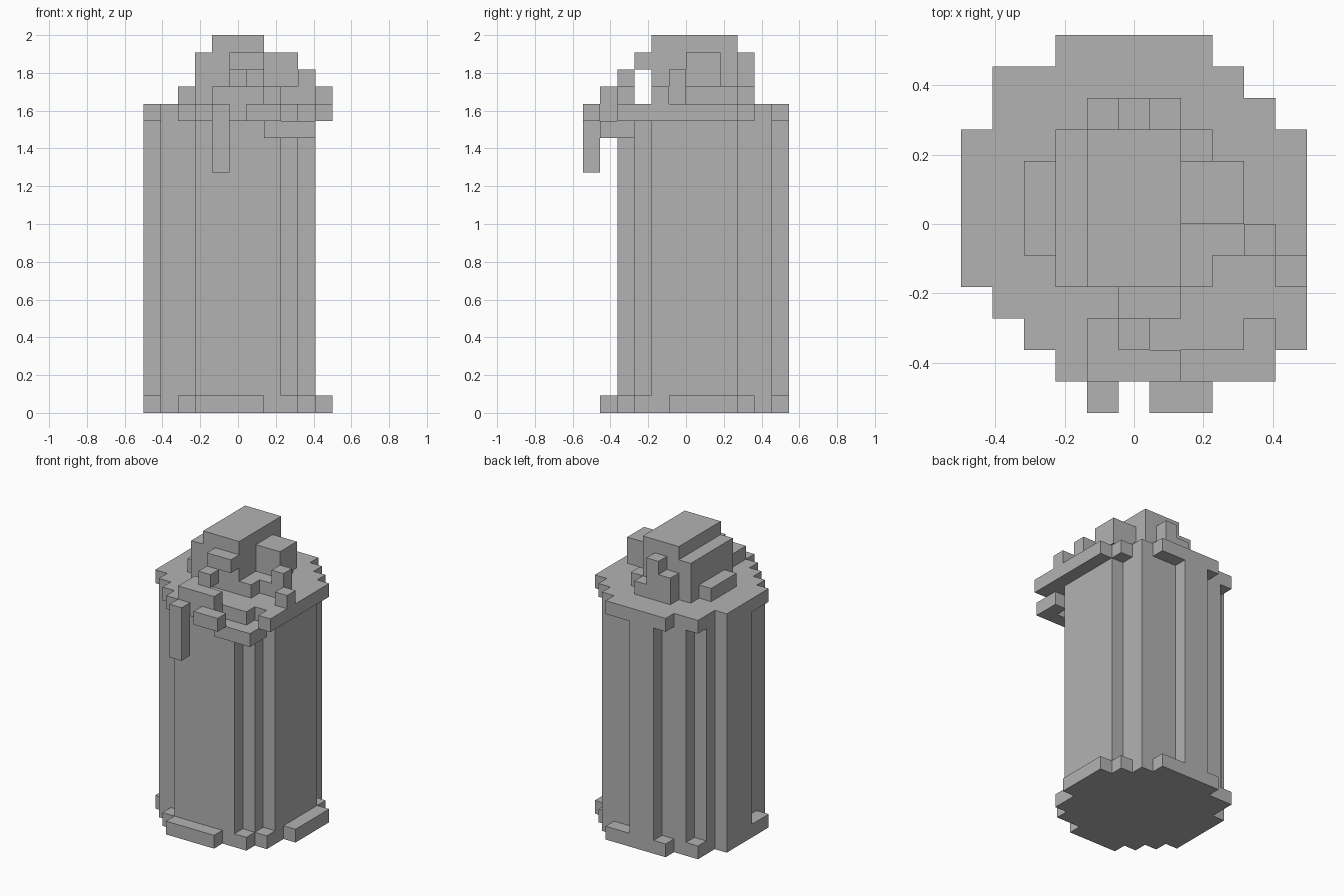
import bpy, bmesh, math
from mathutils import Vector

if "Cube" in bpy.data.objects:
    bpy.data.objects.remove(bpy.data.objects["Cube"], do_unlink=True)

U = 1 / 11                      # size of one block
CENTRE = Vector((5.5, 6, 0))    # grid point that sits on the origin

grey = bpy.data.materials.new("plain grey")
grey.use_nodes = True
grey.diffuse_color = (0.45, 0.45, 0.45, 1)
grey.node_tree.nodes["Principled BSDF"].inputs["Base Color"].default_value = grey.diffuse_color


def block(x0, x1, y0, y1, z0, z1):
    """Set of unit cells filling a box."""
    return {(x, y, z) for x in range(x0, x1) for y in range(y0, y1) for z in range(z0, z1)}


def layers(rows, z0, z1):
    """Extrude a stepped outline given as (y0, y1, x0, x1) rows."""
    cells = set()
    for y0, y1, x0, x1 in rows:
        cells |= block(x0, x1, y0, y1, z0, z1)
    return cells


def build(name, cells):
    """Skin the outside of a set of cells and merge the flat faces."""
    bm = bmesh.new()
    verts = {}

    def corner(p):
        key = tuple(round(c * 2) for c in p)
        if key not in verts:
            verts[key] = bm.verts.new((p - CENTRE) * U)
        return verts[key]

    for cell in cells:
        mid = Vector(cell) + Vector((0.5, 0.5, 0.5))
        for axis in range(3):
            for sign in (-1, 1):
                n = Vector((0, 0, 0))
                n[axis] = sign
                if tuple(int(c + d) for c, d in zip(cell, n)) in cells:
                    continue
                a = Vector((0, 0, 0))
                a[(axis + 1) % 3] = 1
                b = n.cross(a)
                bm.faces.new([corner(mid + (n + a * s + b * t) / 2)
                              for s, t in ((-1, -1), (1, -1), (1, 1), (-1, 1))])
    bmesh.ops.dissolve_limit(bm, angle_limit=math.radians(1), verts=bm.verts[:], edges=bm.edges[:])
    mesh = bpy.data.meshes.new(name)
    bm.to_mesh(mesh)
    bm.free()
    mesh.materials.append(grey)
    obj = bpy.data.objects.new(name, mesh)
    bpy.context.collection.objects.link(obj)
    return obj


# Stepped round outlines
disc = [(1, 2, 3, 7), (2, 3, 2, 9), (3, 4, 1, 10), (4, 5, 0, 10), (5, 9, 0, 11),
        (9, 10, 1, 10), (10, 11, 1, 9), (11, 12, 3, 8)]
column = [(2, 3, 3, 8), (3, 4, 1, 9), (4, 6, 1, 10), (6, 9, 0, 10),
          (9, 10, 1, 9), (10, 11, 2, 9), (11, 12, 4, 6)]

# Column with its base and top rim
build("base_rim", layers(disc, 0, 1))
build("column_shaft", layers(column, 1, 17))
build("top_rim", layers(disc, 17, 18))

# Raised core on the top
build("core", block(3, 7, 4, 9, 18, 21) | block(4, 7, 4, 9, 21, 22))
build("core_left_shelf", block(7, 8, 4, 9, 18, 19) | block(8, 9, 5, 6, 18, 19))
build("core_right_shelf", block(2, 3, 5, 8, 18, 19))
build("back_steps", block(4, 5, 9, 10, 18, 20) | block(5, 6, 9, 10, 18, 21)
      | block(6, 7, 9, 10, 18, 19))
build("left_fin", block(7, 9, 6, 8, 19, 21))
build("left_fin_step", block(9, 10, 5, 6, 18, 20))
build("front_brow", block(5, 7, 3, 4, 20, 21))
build("front_knob", block(5, 6, 2, 3, 19, 20))

# Pieces along the front edge
build("front_ledge", block(4, 7, 1, 2, 18, 19) | block(4, 5, 2, 3, 18, 19))
build("hanging_drip", block(4, 5, 0, 1, 14, 18))
build("front_lip", block(6, 8, 0, 1, 17, 18))
build("low_corner_drip", block(7, 10, 1, 2, 16, 17) | block(9, 10, 2, 3, 16, 17))
build("side_lip", block(10, 11, 2, 4, 17, 18) | block(10, 11, 4, 5, 17, 19))
